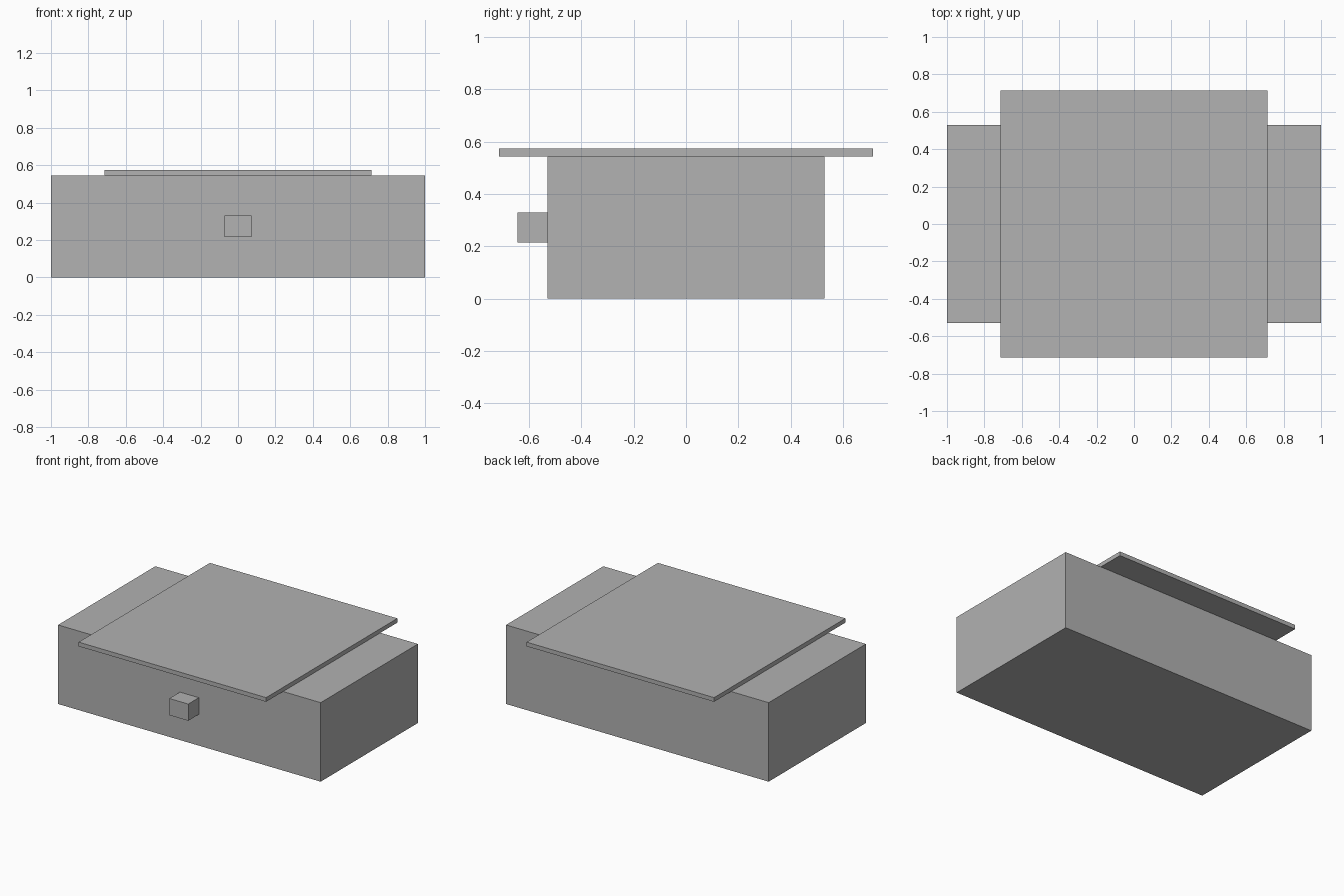
import bpy

default = bpy.data.objects.get("Cube")
if default:
    bpy.data.objects.remove(default, do_unlink=True)

# Single plain grey
GREY = (0.445, 0.445, 0.445, 1)
grey = bpy.data.materials.new("plain grey")
grey.use_nodes = True
grey.diffuse_color = GREY
grey.node_tree.nodes["Principled BSDF"].inputs["Base Color"].default_value = GREY


def box(name, low, high):
    """Flat-faced box between two opposite corners."""
    centre = [(a + b) / 2 for a, b in zip(low, high)]
    bpy.ops.mesh.primitive_cube_add(size=1, location=centre)
    ob = bpy.context.object
    ob.name = ob.data.name = name
    ob.scale = [b - a for a, b in zip(low, high)]
    bpy.ops.object.transform_apply(location=False, rotation=False, scale=True)
    ob.data.materials.append(grey)
    return ob


BODY_TOP = 0.544
BODY_DEPTH = 0.529
LID = 0.714

# Main block
box("body", (-1, -BODY_DEPTH, 0), (1, BODY_DEPTH, BODY_TOP))

# Thin square slab overhanging front and back
box("top_slab", (-LID, -LID, BODY_TOP), (LID, LID, 0.573))

# Small knob on the front face
box("front_knob", (-0.072, -0.644, 0.215), (0.072, -BODY_DEPTH, 0.33))
